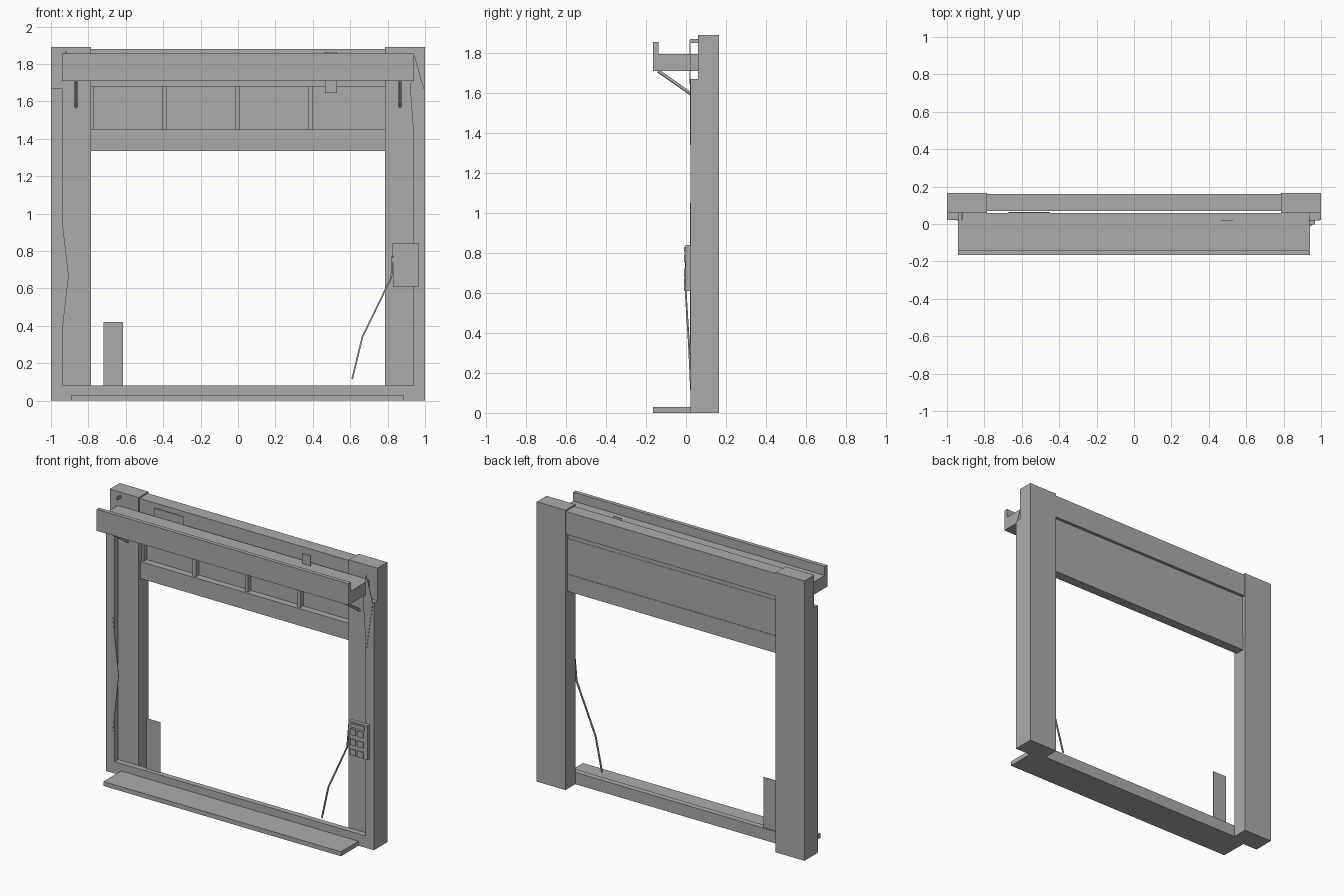
import bpy, bmesh
from mathutils import Vector

if "Cube" in bpy.data.objects:
    bpy.data.objects.remove(bpy.data.objects["Cube"])

grey = bpy.data.materials.new("mid_grey")
grey.diffuse_color = (0.41, 0.41, 0.41, 1)
grey.use_nodes = True
grey.node_tree.nodes["Principled BSDF"].inputs["Base Color"].default_value = grey.diffuse_color


def finish(bm, name):
    bmesh.ops.recalc_face_normals(bm, faces=bm.faces)
    me = bpy.data.meshes.new(name)
    bm.to_mesh(me)
    bm.free()
    me.materials.append(grey)
    ob = bpy.data.objects.new(name, me)
    bpy.context.collection.objects.link(ob)
    return ob


def box(name, x, y, z):
    bm = bmesh.new()
    bmesh.ops.create_cube(bm, size=1)
    for v in bm.verts:
        for i, (a, b) in enumerate((x, y, z)):
            v.co[i] = a if v.co[i] < 0 else b
    return finish(bm, name)


def extrude(name, pts, direction):
    """Closed outline of 3D points pushed along a direction."""
    bm = bmesh.new()
    face = bm.faces.new([bm.verts.new(p) for p in pts])
    geo = bmesh.ops.extrude_face_region(bm, geom=[face])
    moved = [v for v in geo["geom"] if isinstance(v, bmesh.types.BMVert)]
    bmesh.ops.translate(bm, verts=moved, vec=Vector(direction))
    return finish(bm, name)


def plate(name, y, pts, t=0.003):
    return extrude(name, [(x, y, z) for x, z in pts], (0, t, 0))


def rod(name, pts, r):
    cu = bpy.data.curves.new(name, "CURVE")
    cu.dimensions = "3D"
    cu.bevel_depth = r
    cu.bevel_resolution = 0
    cu.use_fill_caps = True
    sp = cu.splines.new("POLY")
    sp.points.add(len(pts) - 1)
    for p, co in zip(sp.points, pts):
        p.co = (*co, 1)
    cu.materials.append(grey)
    ob = bpy.data.objects.new(name, cu)
    bpy.context.collection.objects.link(ob)


# Posts, outer trim and shelf braces on both sides
for side, s in (("left", -1), ("right", 1)):
    box(side + "_post", sorted((s * 0.785, s)), (0.06, 0.165), (0, 1.89))
    box(side + "_trim", sorted((s * 0.937, s)), (0.022, 0.06), (0, 1.67))
    rod(side + "_shelf_brace", [(s * 0.866, -0.14, 1.71), (s * 0.866, 0.06, 1.57)], 0.008)

# Bottom bar and front sill
box("bottom_bar", (-0.94, 0.94), (0.022, 0.06), (0, 0.08))
box("front_sill", (-0.89, 0.885), (-0.165, 0.025), (0, 0.03))

# Header beam
box("header_beam", (-0.785, 0.785), (0.07, 0.16), (1.725, 1.88))
box("header_lower", (-0.785, 0.785), (0.07, 0.14), (1.68, 1.725))

# Shelf with raised front lip
profile = [(-0.165, 1.71), (0.06, 1.71), (0.06, 1.795), (-0.138, 1.795),
           (-0.138, 1.855), (-0.165, 1.855)]
extrude("top_shelf", [(-0.94, y, z) for y, z in profile], (1.88, 0, 0))

# Half-raised shutter panel with ribs
box("shutter_rail", (-0.785, 0.785), (0.08, 0.145), (1.335, 1.45))
box("shutter_panel", (-0.785, 0.785), (0.125, 0.142), (1.45, 1.69))
for i, x in enumerate((-0.782, -0.392, -0.003, 0.387)):
    box(f"shutter_rib_{i}", (x - 0.013, x + 0.013), (0.095, 0.125), (1.45, 1.68))

# Thin worn patches on the shutter
plate("shutter_patch_left", 0.12, [(-0.405, 1.67), (-0.5, 1.56), (-0.405, 1.45)])
plate("shutter_patch_right", 0.12, [(0.165, 1.68), (0.22, 1.5), (0.375, 1.53), (0.375, 1.68)])
plate("shutter_patch_end", 0.12, [(0.4, 1.68), (0.52, 1.665), (0.64, 1.64), (0.77, 1.59), (0.77, 1.68)])

# Thin patches on the frame
plate("left_trim_patch", 0.019, [(-0.95, 1.05), (-0.905, 0.67), (-0.95, 0.28)])
plate("right_trim_patch", 0.019, [(0.943, 1.85), (0.993, 1.67), (0.945, 1.34), (0.92, 1.67)])
plate("header_patch", 0.06, [(-0.67, 1.75), (-0.45, 1.75), (-0.45, 1.85), (-0.67, 1.85)])
plate("hanging_tag", 0.018, [(0.465, 1.645), (0.53, 1.645), (0.53, 1.865), (0.465, 1.865)])
plate("standing_plate", 0.05, [(-0.72, 0.0), (-0.615, 0.0), (-0.615, 0.42), (-0.72, 0.42)])
box("left_hook", (-0.923, -0.917), (0.02, 0.06), (1.85, 1.87))

# Keypad with display and buttons
box("keypad_body", (0.83, 0.968), (-0.003, 0.022), (0.61, 0.84))
box("keypad_display", (0.848, 0.948), (-0.01, -0.003), (0.803, 0.83))
for r in range(3):
    for c in range(2):
        x, z = 0.864 + c * 0.056, 0.635 + r * 0.068
        box(f"keypad_button_{r}_{c}", (x - 0.02, x + 0.02), (-0.01, -0.003), (z - 0.02, z + 0.02))

# Hanging cable
rod("keypad_cable", [(0.83, 0.005, 0.84), (0.82, -0.005, 0.66),
                     (0.665, 0.015, 0.34), (0.61, 0.025, 0.115)], 0.006)
